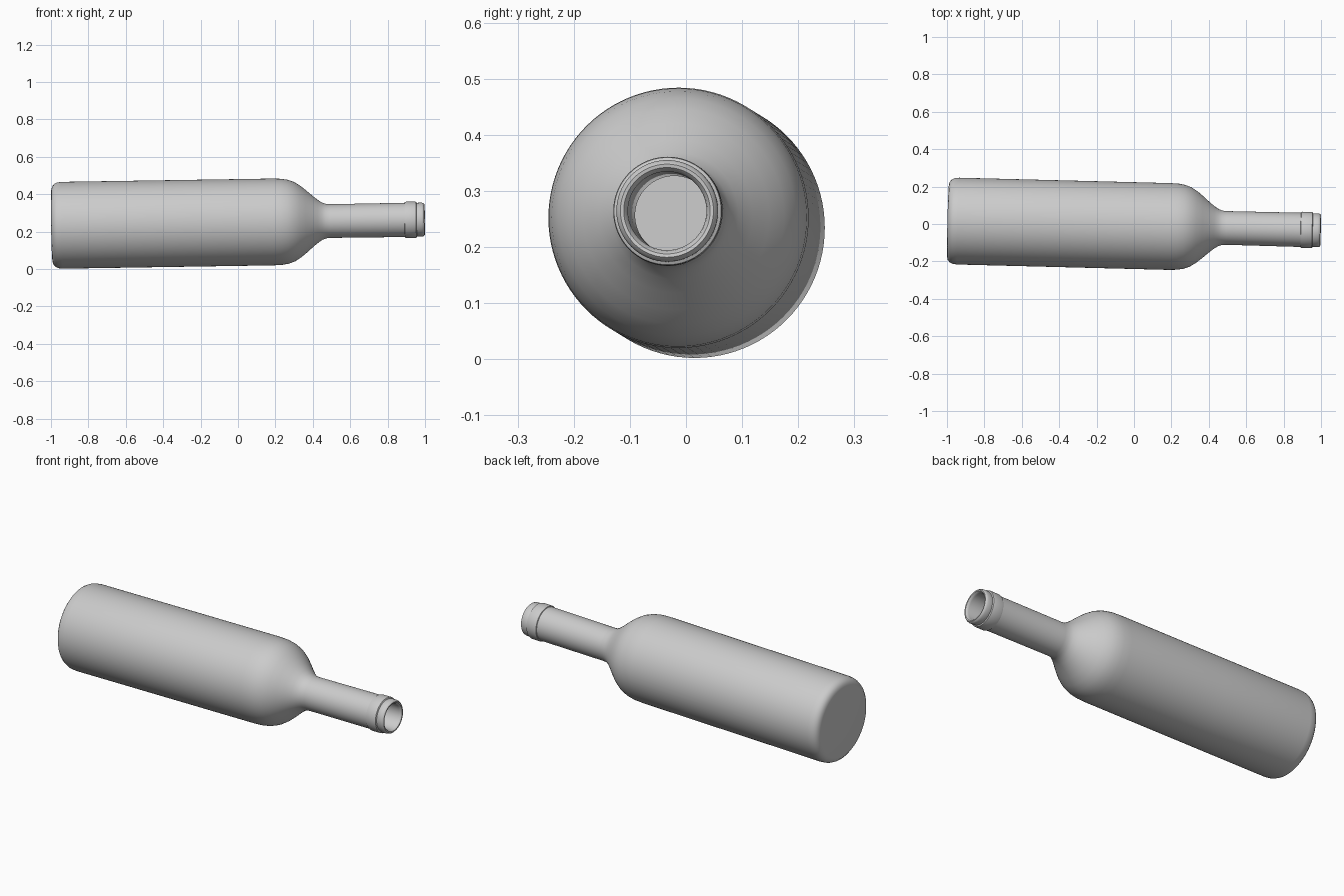
import bpy, bmesh, math
from mathutils import Vector, Matrix

# Profile as (radius, position along the bottle axis)
outer = [(0, -0.995), (0.192, -0.995), (0.208, -0.991), (0.221, -0.981),
         (0.229, -0.965), (0.232, -0.94), (0.232, -0.4), (0.232, 0.19),
         (0.230, 0.235), (0.224, 0.27), (0.212, 0.303), (0.192, 0.335),
         (0.166, 0.367), (0.137, 0.400), (0.113, 0.430), (0.099, 0.452),
         (0.092, 0.472), (0.090, 0.495), (0.0915, 0.892)]
# Raised collar, small groove and rounded lip
rim = [(0.0955, 0.894), (0.097, 0.900), (0.097, 0.948), (0.0955, 0.954),
       (0.089, 0.957), (0.0905, 0.963), (0.0905, 0.985), (0.088, 0.993),
       (0.083, 0.998), (0.077, 0.997), (0.072, 0.991), (0.070, 0.982)]
# Hollow inside, from the neck down to the base
inner = [(0.070, 0.48), (0.078, 0.452), (0.117, 0.40), (0.172, 0.335),
         (0.204, 0.27), (0.212, 0.19), (0.212, -0.93), (0.19, -0.97), (0, -0.97)]


def lathe(name, profile, steps=96):
    bm = bmesh.new()
    vs = [bm.verts.new((r, 0, t)) for r, t in profile]
    es = [bm.edges.new(p) for p in zip(vs, vs[1:])]
    bmesh.ops.spin(bm, geom=vs + es, cent=(0, 0, 0), axis=(0, 0, 1),
                   angle=2 * math.pi, steps=steps)
    bmesh.ops.remove_doubles(bm, verts=bm.verts, dist=1e-4)
    bmesh.ops.recalc_face_normals(bm, faces=bm.faces)
    me = bpy.data.meshes.new(name)
    bm.to_mesh(me)
    bm.free()
    ob = bpy.data.objects.new(name, me)
    bpy.context.collection.objects.link(ob)
    return ob


# Bottle lying on its side, axis slightly yawed and pitched
bottle = lathe("bottle", outer + rim + inner)
axis = Vector((1, -0.0255, 0.0157))
bottle.matrix_world = (Matrix.Translation((0, -0.0085, 0.249))
                       @ axis.to_track_quat('Z', 'Y').to_matrix().to_4x4())

bpy.context.view_layer.objects.active = bottle
bottle.select_set(True)
bpy.ops.object.shade_smooth_by_angle(angle=math.radians(35))
